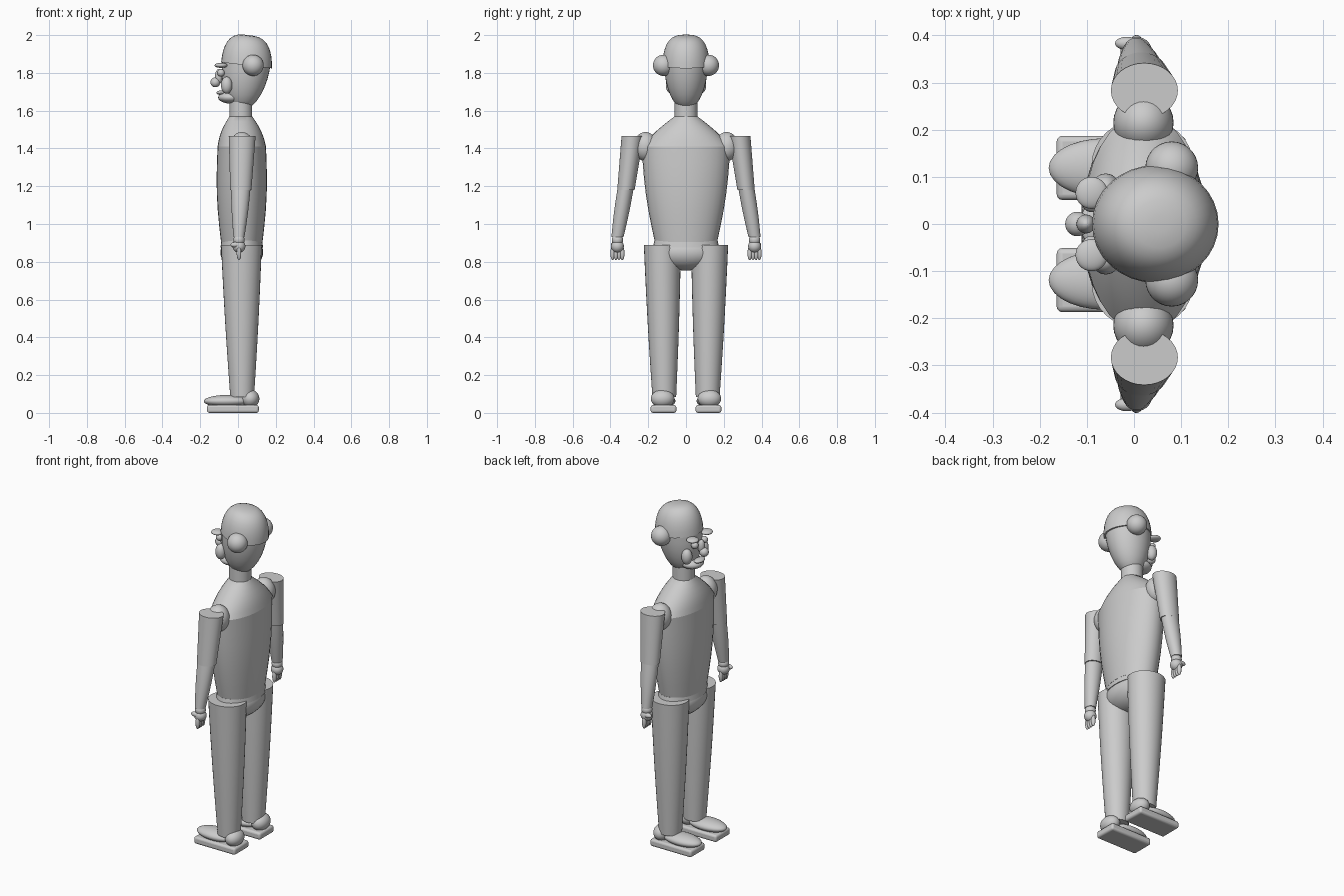
import bpy, bmesh
from math import cos, sin, pi, tau, radians
from mathutils import Matrix, Vector

cube = bpy.data.objects.get("Cube")
if cube:
    bpy.data.objects.remove(cube, do_unlink=True)

SHADE = (.6, .6, .6, 1)
grey = bpy.data.materials.new("plain grey")
grey.use_nodes = True
grey.diffuse_color = SHADE
grey.node_tree.nodes["Principled BSDF"].inputs["Base Color"].default_value = SHADE

# Directions of the figure, which faces -x
forward = Vector((-1, 0, 0))
side = Vector((0, 1, 0))
up = Vector((0, 0, 1))


def finish(name, bm, paired):
    """Turn the mesh into a smooth object, mirrored across the body if paired."""
    bmesh.ops.recalc_face_normals(bm, faces=bm.faces)
    mesh = bpy.data.meshes.new(name)
    bm.to_mesh(mesh)
    bm.free()
    mesh.materials.append(grey)
    obj = bpy.data.objects.new(name, mesh)
    bpy.context.collection.objects.link(obj)
    bpy.ops.object.select_all(action='DESELECT')
    obj.select_set(True)
    bpy.context.view_layer.objects.active = obj
    bpy.ops.object.shade_smooth_by_angle(angle=radians(40))
    if paired:
        mirror = obj.modifiers.new("other side", 'MIRROR')
        mirror.use_axis = (False, True, False)
        mirror.use_mirror_merge = False
    return obj


def stack(name, rings, paired=False, tilt=0, sides=32):
    """Skin a stack of ellipses, each given as centre, depth radius and width radius."""
    bm = bmesh.new()
    loops = []
    for centre, depth, width in rings:
        loop = []
        for k in range(sides):
            angle = tau * k / sides
            back = depth * cos(angle)
            loop.append(bm.verts.new(centre - forward * back + side * width * sin(angle) - up * tilt * back))
        loops.append(loop)
    for low, high in zip(loops, loops[1:]):
        for k in range(sides):
            bm.faces.new((low[k - 1], low[k], high[k], high[k - 1]))
    bm.faces.new(loops[0])
    bm.faces.new(loops[-1])
    finish(name, bm, paired)


def taper(name, start, end, radius, end_radius, wide=1, end_wide=1, bulge=0, steps=6):
    """Limb between two points, with an even swell in the middle."""
    rings = []
    for i in range(steps + 1):
        t = i / steps
        swell = bulge * sin(pi * t)
        depth = radius + (end_radius - radius) * t
        width = radius * wide + (end_radius * end_wide - radius * wide) * t
        rings.append((start.lerp(end, t), depth + swell, width + swell))
    stack(name, rings, paired=start.y > 0)


def dome(name, base, height, radius, wide, lean, power=1, tilt=0, steps=9):
    """Half egg rising or hanging from a base, leaning forward towards its tip."""
    rings = []
    for i in range(steps):
        angle = pi / 2 * i / (steps - .8)
        rise, girth = sin(angle), radius * cos(angle) ** power
        rings.append((base + up * height * rise + forward * lean * rise, girth, girth * wide))
    stack(name, rings, tilt=tilt)


def ball(name, centre, radius, long=1, wide=1, tall=1):
    """Ellipsoid, made as a pair when it lies off the middle."""
    bm = bmesh.new()
    shape = Matrix.Diagonal((radius * long, radius * wide, radius * tall, 1))
    bmesh.ops.create_uvsphere(bm, u_segments=28, v_segments=18, radius=1,
                              matrix=Matrix.Translation(centre) @ shape)
    finish(name, bm, paired=centre.y > 0)


# Joints that the parts hang from
waist = Vector((.02, 0, .905))
chest = Vector((.02, 0, 1.41))
collar = Vector((.015, 0, 1.57))
crown = Vector((.045, 0, 1.84))
face = Vector((-.09, 0, 1.75))
arm_top = Vector((.022, .283, 1.465))
elbow = Vector((.015, .318, 1.18))
wrist = Vector((.005, .363, .93))
hip = Vector((.018, .125, .89))
ankle = Vector((.022, .115, .085))
sole = Vector((-.027, .119, .021))

# Body
taper("torso", waist, chest, radius=.11, end_radius=.128, wide=1.5, end_wide=1.83, bulge=.013)
taper("shoulders", chest, collar, radius=.128, end_radius=.06, wide=1.83, bulge=.012)
taper("waistband", waist - up * .03, waist + up * .007, radius=.113, end_radius=.108,
      wide=1.55, end_wide=1.55)
ball("pelvis", waist - up * .055, radius=.113, wide=1.6, tall=.85)
taper("neck", collar - up * .02, collar + up * .08, radius=.06, end_radius=.06)

# Head and face
dome("head", crown + up * .02, height=-.255, radius=.129, wide=.9, lean=.025)
dome("cap", crown, height=.16, radius=.134, wide=.93, lean=-.01, power=.6, tilt=.12)
ball("ear_muff", crown - forward * .035 + side * .119, radius=.056)
ball("brow", face + side * .066 + up * .09, radius=.034, tall=.4)
ball("eye", face + side * .045 + up * .05, radius=.02)
ball("nose_bridge", face + forward * .012 + up * .03, radius=.02, tall=2)
ball("nose_tip", face + forward * .03, radius=.026)
ball("cheek", face - forward * .03 + side * .077 - up * .015, radius=.03, tall=1.5)
ball("lips", face - up * .055, radius=.024, wide=1.7, tall=.5)
ball("jaw", face - forward * .05 - up * .08, radius=.065, tall=.5)

# Arms and hands
ball("shoulder_joint", chest + side * .215, radius=.064, tall=1.2)
taper("upper_arm", arm_top, elbow, radius=.071, end_radius=.056, wide=.82, end_wide=.82)
taper("forearm", elbow + up * .02, wrist, radius=.052, end_radius=.029, wide=.82, end_wide=1.1,
      bulge=.003)
ball("wrist_joint", wrist - up * .015, radius=.03)
ball("palm", wrist - up * .048, radius=.034)
ball("thumb", wrist + forward * .02 + side * .02 - up * .04, radius=.014, long=1.8)
for number in range(4):
    spread = side * .017 * (number - 1.5)
    ball("finger_" + "abcd"[number], wrist + spread - up * .085, radius=.012, tall=3)

# Legs and shoes
taper("leg", ankle, hip, radius=.063, end_radius=.108, end_wide=.91, bulge=.003)
ball("shoe_upper", sole + forward * .033 + up * .041, radius=.121, wide=.52, tall=.27)
ball("shoe_heel", ankle - forward * .043 + side * .009 - up * .01, radius=.048, wide=1.3)
bm = bmesh.new()
bmesh.ops.create_cube(bm, size=1, matrix=Matrix.Translation(sole)
                      @ Matrix.Diagonal((.274, .136, .042, 1)))
bevel = finish("shoe_sole", bm, paired=True).modifiers.new("soft edge", 'BEVEL')
bevel.width, bevel.segments = .012, 3
